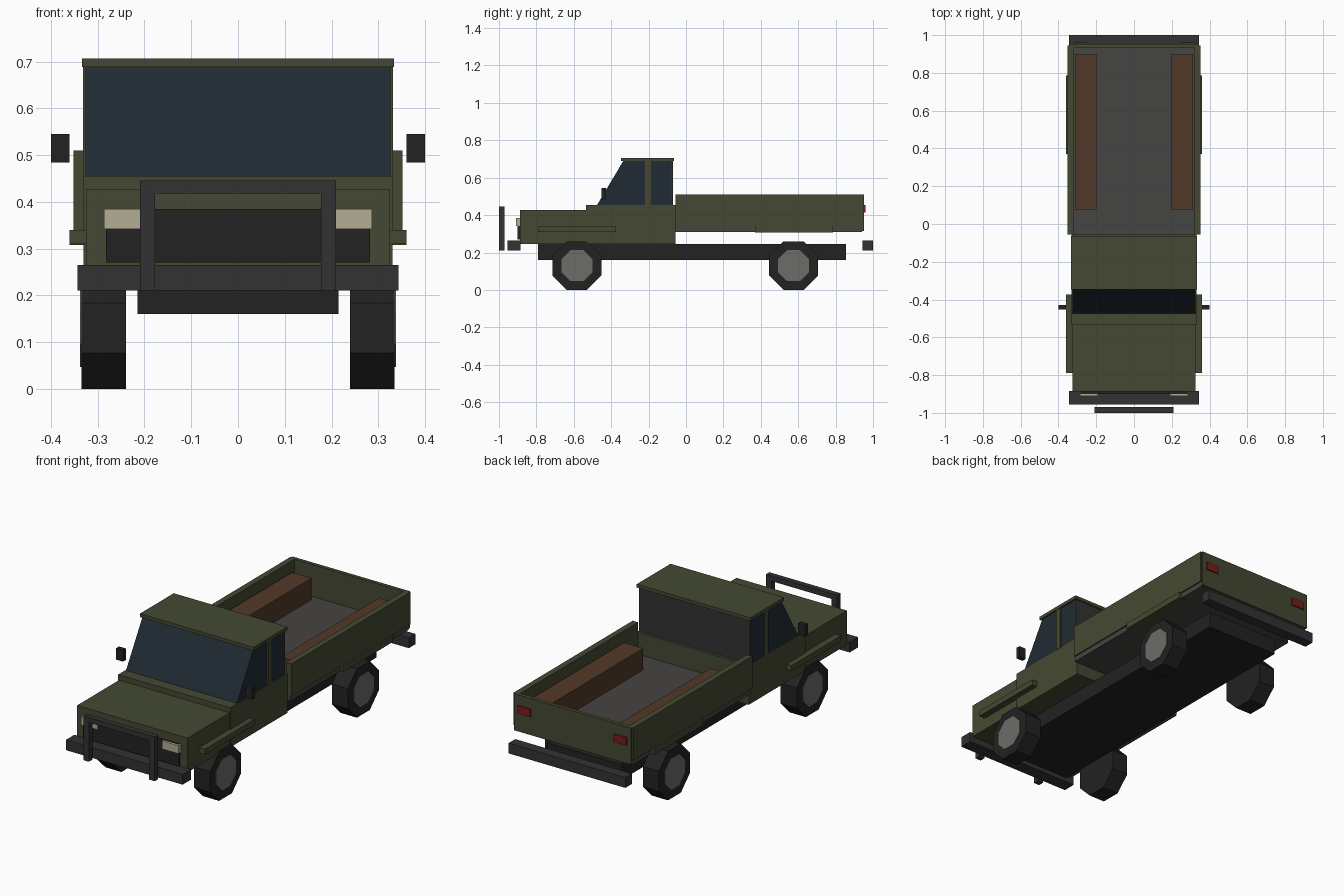
import bpy, bmesh
from math import pi, cos, sin

if "Cube" in bpy.data.objects:
    bpy.data.objects.remove(bpy.data.objects["Cube"])


def mat(name, r, g, b):
    m = bpy.data.materials.new(name)
    m.diffuse_color = (r, g, b, 1)
    m.use_nodes = True
    m.node_tree.nodes["Principled BSDF"].inputs["Base Color"].default_value = m.diffuse_color
    return m


OLIVE = mat("olive", 0.058, 0.066, 0.032)
BLACK = mat("black", 0.016, 0.016, 0.016)
STEEL = mat("dark_steel", 0.032, 0.032, 0.034)
GLASS = mat("glass", 0.014, 0.024, 0.032)
FLOOR = mat("bed_grey", 0.06, 0.058, 0.055)
WOOD = mat("wood", 0.085, 0.042, 0.021)
HUB = mat("hub_grey", 0.15, 0.15, 0.14)
LAMP = mat("lamp", 0.45, 0.42, 0.30)
RED = mat("red", 0.20, 0.012, 0.012)


def prism(name, profile, x0, x1, material):
    """Extrude a (y, z) outline from x0 to x1."""
    bm = bmesh.new()
    face = bm.faces.new([bm.verts.new((x0, y, z)) for y, z in profile])
    ext = bmesh.ops.extrude_face_region(bm, geom=[face])
    moved = [v for v in ext["geom"] if isinstance(v, bmesh.types.BMVert)]
    bmesh.ops.translate(bm, verts=moved, vec=(x1 - x0, 0, 0))
    bmesh.ops.recalc_face_normals(bm, faces=bm.faces)
    me = bpy.data.meshes.new(name)
    bm.to_mesh(me)
    bm.free()
    me.materials.append(material)
    ob = bpy.data.objects.new(name, me)
    bpy.context.collection.objects.link(ob)
    return ob


def box(name, x, y, z, material):
    return prism(name, [(y[0], z[0]), (y[1], z[0]), (y[1], z[1]), (y[0], z[1])], x[0], x[1], material)


def pair(name, x, y, z, material):
    """The same box on both sides of the truck."""
    box(name + "_right", x, y, z, material)
    box(name + "_left", (-x[1], -x[0]), y, z, material)


def octagon(cy, cz, apothem):
    r = apothem / cos(pi / 8)
    return [(cy + r * cos(pi / 8 + i * pi / 4), cz + r * sin(pi / 8 + i * pi / 4)) for i in range(8)]


# Chassis and bumpers
box("chassis", (-0.215, 0.215), (-0.79, 0.855), (0.16, 0.245), BLACK)
box("front_bumper", (-0.343, 0.343), (-0.955, -0.885), (0.21, 0.265), STEEL)
box("rear_bumper", (-0.343, 0.343), (0.945, 1.0), (0.21, 0.265), STEEL)

# Bull bar
pair("bull_bar_post", (0.177, 0.21), (-1.0, -0.97), (0.21, 0.445), STEEL)
box("bull_bar_top", (-0.177, 0.177), (-1.0, -0.97), (0.418, 0.445), STEEL)

# Wheels with hubs
for end, cy in (("front", -0.583), ("rear", 0.575)):
    for side, s in (("right", 1), ("left", -1)):
        prism(f"{end}_{side}_tyre", octagon(cy, 0.13, 0.13), s * 0.24, s * 0.335, BLACK)
        prism(f"{end}_{side}_hub", octagon(cy, 0.13, 0.083), s * 0.30, s * 0.338, HUB)

# Bonnet, grille and lamps
box("bonnet", (-0.325, 0.325), (-0.888, -0.53), (0.245, 0.427), OLIVE)
box("grille", (-0.282, 0.282), (-0.9, -0.885), (0.27, 0.385), BLACK)
pair("headlight", (0.19, 0.287), (-0.91, -0.885), (0.342, 0.385), LAMP)

# Cab: lower body, glasshouse, pillars, rear panel, roof
box("cab_body", (-0.33, 0.33), (-0.535, -0.056), (0.245, 0.455), OLIVE)
prism("cab_glass", [(-0.475, 0.455), (-0.335, 0.69), (-0.078, 0.69), (-0.078, 0.455)], -0.326, 0.326, GLASS)
pair("door_pillar", (0.31, 0.332), (-0.22, -0.187), (0.455, 0.69), OLIVE)
box("cab_rear_panel", (-0.326, 0.326), (-0.078, -0.07), (0.455, 0.69), STEEL)
box("roof", (-0.334, 0.334), (-0.347, -0.063), (0.688, 0.706), OLIVE)
pair("mirror", (0.36, 0.40), (-0.452, -0.428), (0.484, 0.545), BLACK)

# Mudguard strips
pair("front_mudguard", (0.30, 0.36), (-0.79, -0.373), (0.31, 0.34), OLIVE)
pair("rear_mudguard", (0.30, 0.36), (0.37, 0.785), (0.308, 0.34), OLIVE)

# Cargo bed
box("bed_floor", (-0.345, 0.345), (-0.055, 0.94), (0.31, 0.34), FLOOR)
pair("bed_side", (0.32, 0.352), (-0.055, 0.945), (0.338, 0.51), OLIVE)
box("tailgate", (-0.345, 0.345), (0.933, 0.953), (0.315, 0.51), OLIVE)
pair("tail_light", (0.245, 0.32), (0.94, 0.96), (0.413, 0.455), RED)
pair("bench", (0.198, 0.312), (0.077, 0.9), (0.34, 0.455), WOOD)
